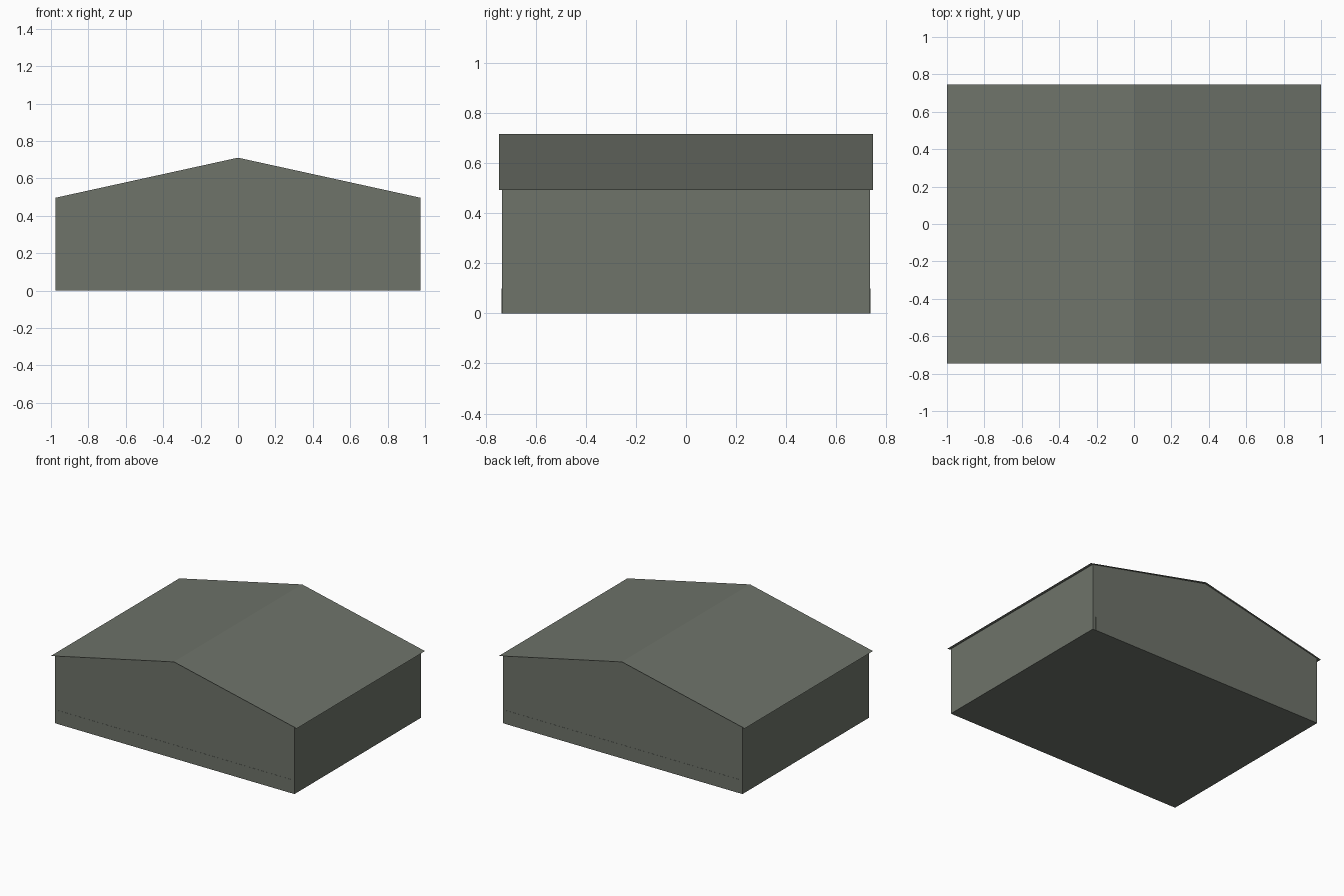
import bpy

cube = bpy.data.objects.get("Cube")
if cube:
    bpy.data.objects.remove(cube, do_unlink=True)

# Shared grey-green paint
paint = bpy.data.materials.new("grey_green")
paint.use_nodes = True
color = (0.156, 0.172, 0.144, 1)
paint.diffuse_color = color
bsdf = paint.node_tree.nodes["Principled BSDF"]
bsdf.inputs["Base Color"].default_value = color
bsdf.inputs["Roughness"].default_value = 0.8


def extrude_profile(name, profile, y0, y1, closed=True):
    """Sweep an x-z profile along y; closed profiles get end caps."""
    n = len(profile)
    verts = [(x, y, z) for y in (y0, y1) for x, z in profile]
    sides = n if closed else n - 1
    faces = [(i, n + i, n + (i + 1) % n, (i + 1) % n) for i in range(sides)]
    if closed:
        faces += [tuple(range(n)), tuple(reversed(range(n, 2 * n)))]
    mesh = bpy.data.meshes.new(name)
    mesh.from_pydata(verts, [], faces)
    mesh.materials.append(paint)
    obj = bpy.data.objects.new(name, mesh)
    bpy.context.collection.objects.link(obj)
    return obj


# Gabled wall block
WALL_X, WALL_Y = 0.975, 0.735
extrude_profile("walls", [(-WALL_X, 0), (WALL_X, 0), (WALL_X, 0.497),
                          (0, 0.711), (-WALL_X, 0.497)], -WALL_Y, WALL_Y)

# Thin overhanging roof sheet, wound so its faces point up
extrude_profile("roof", [(1, 0.493), (0, 0.716), (-1, 0.493)],
                -0.746, 0.746, closed=False)

# Flush base boards on both gable ends
for side, name in ((-1, "front_base_board"), (1, "back_base_board")):
    inner, outer = side * (WALL_Y - 0.002), side * (WALL_Y + 0.001)
    extrude_profile(name, [(-0.95, 0), (0.95, 0), (0.95, 0.1), (-0.95, 0.1)],
                    min(inner, outer), max(inner, outer))
